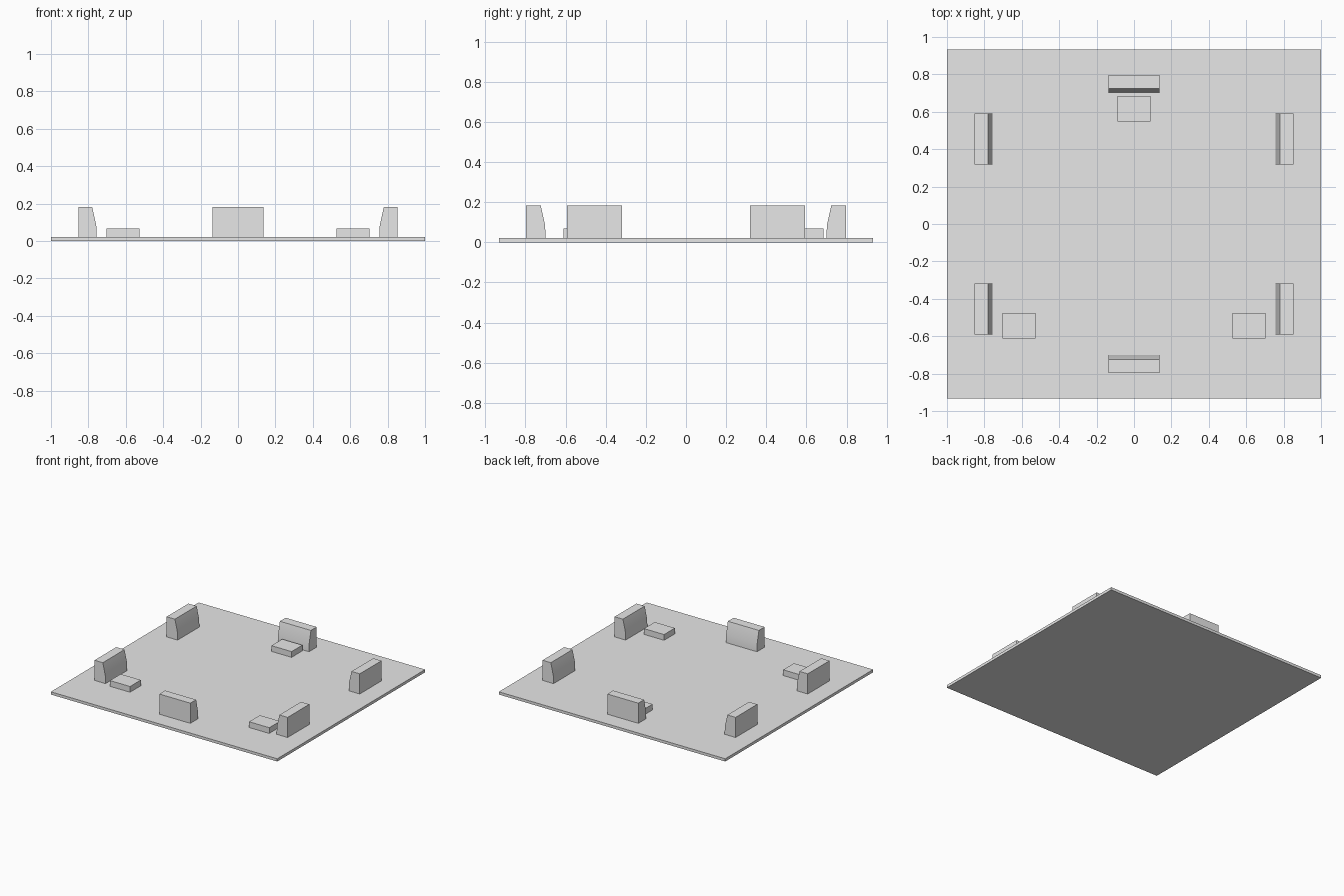
import bpy
import bmesh
from math import radians
from mathutils import Matrix, Vector

if "Cube" in bpy.data.objects:
    bpy.data.objects.remove(bpy.data.objects["Cube"])

PLATE_TOP = 0.022

grey = bpy.data.materials.new("light_grey")
grey.use_nodes = True
grey.diffuse_color = (0.8, 0.8, 0.8, 1)
grey.node_tree.nodes["Principled BSDF"].inputs["Base Color"].default_value = (0.8, 0.8, 0.8, 1)


def finish(name, bm):
    bmesh.ops.recalc_face_normals(bm, faces=bm.faces)
    mesh = bpy.data.meshes.new(name)
    bm.to_mesh(mesh)
    bm.free()
    mesh.materials.append(grey)
    obj = bpy.data.objects.new(name, mesh)
    bpy.context.collection.objects.link(obj)
    return obj


def box(name, low, high):
    low, high = Vector(low), Vector(high)
    bm = bmesh.new()
    bmesh.ops.create_cube(bm, size=1)
    bmesh.ops.scale(bm, vec=high - low, verts=bm.verts)
    bmesh.ops.translate(bm, vec=(low + high) / 2, verts=bm.verts)
    return finish(name, bm)


def stop_block(name, outer, along, angle):
    """Block with a sloped inner face, made facing -x and then turned about z."""
    profile = [(0, PLATE_TOP), (0, 0.183), (-0.073, 0.183),
               (-0.095, 0.085), (-0.097, PLATE_TOP)]
    width = 0.274
    bm = bmesh.new()
    face = bm.faces.new([bm.verts.new((outer + x, along - width / 2, z)) for x, z in profile])
    new = bmesh.ops.extrude_face_region(bm, geom=[face])["geom"]
    bmesh.ops.translate(bm, vec=(0, width, 0),
                        verts=[v for v in new if isinstance(v, bmesh.types.BMVert)])
    bmesh.ops.transform(bm, matrix=Matrix.Rotation(radians(angle), 4, "Z"), verts=bm.verts)
    obj = finish(name, bm)
    obj.data.shade_smooth()
    obj.data.set_sharp_from_angle(angle=radians(30))


# Base plate
box("base_plate", (-1, -0.933, 0), (1, 0.933, PLATE_TOP))

# Tall stops around the edge
for side, angle in (("left", 0), ("right", 180)):
    for end, along in (("a", 0.455), ("b", -0.455)):
        stop_block(f"{side}_stop_{end}", 0.853, along, angle)
stop_block("back_stop", 0.797, 0, 90)
stop_block("front_stop", 0.797, 0, -90)

# Low support pads
for name, x, y in (("front_left_pad", 0.615, -0.543),
                   ("front_right_pad", -0.615, -0.543),
                   ("back_pad", 0, 0.617)):
    box(name, (x - 0.089, y - 0.068, PLATE_TOP), (x + 0.089, y + 0.068, 0.068))
